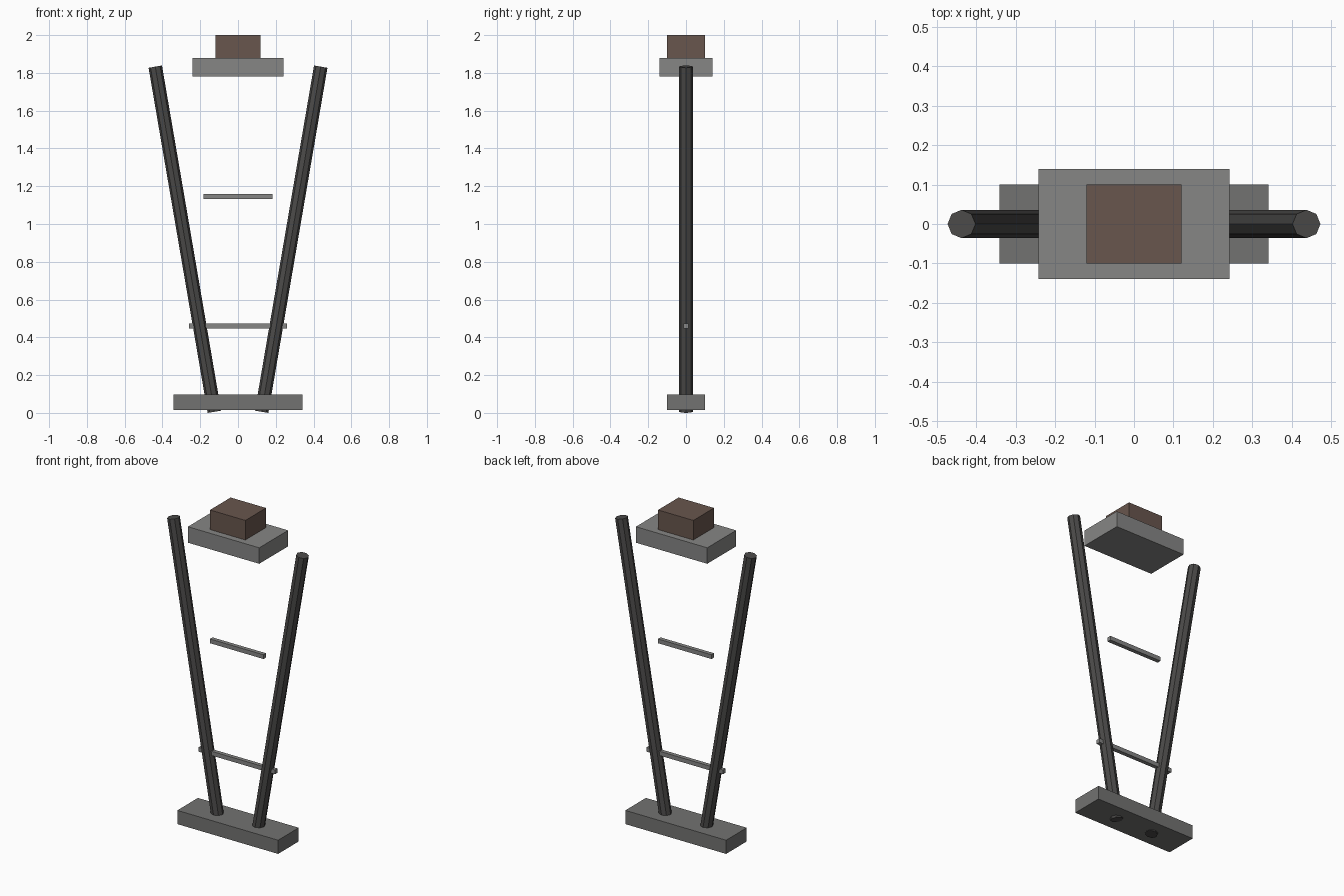
import bpy
from mathutils import Vector

if "Cube" in bpy.data.objects:
    bpy.data.objects.remove(bpy.data.objects["Cube"])


def material(name, r, g, b):
    mat = bpy.data.materials.new(name)
    mat.diffuse_color = (r, g, b, 1)
    mat.use_nodes = True
    mat.node_tree.nodes["Principled BSDF"].inputs["Base Color"].default_value = mat.diffuse_color
    return mat


GREY = material("light_metal", 0.24, 0.24, 0.235)
BASE = material("base_metal", 0.17, 0.17, 0.165)
DARK = material("dark_metal", 0.07, 0.068, 0.066)
BROWN = material("brown", 0.14, 0.093, 0.075)


def box(name, half_x, half_y, z0, z1, mat):
    bpy.ops.mesh.primitive_cube_add(size=1, location=(0, 0, (z0 + z1) / 2))
    ob = bpy.context.object
    ob.name = name
    ob.scale = (2 * half_x, 2 * half_y, z1 - z0)
    bpy.ops.object.transform_apply(location=False, rotation=False, scale=True)
    ob.data.materials.append(mat)
    return ob


def rod(name, start, end, radius, mat):
    a, b = Vector(start), Vector(end)
    bpy.ops.mesh.primitive_cylinder_add(vertices=8, radius=radius,
                                        depth=(b - a).length, location=(a + b) / 2)
    ob = bpy.context.object
    ob.name = name
    ob.rotation_euler = Vector((0, 0, 1)).rotation_difference(b - a).to_euler()
    ob.data.materials.append(mat)
    return ob


# Foot block
box("foot_block", 0.342, 0.10, 0.014, 0.098, BASE)

# Splayed eight-sided uprights
for side, label in ((-1, "left"), (1, "right")):
    rod(label + "_upright", (side * 0.125, 0, 0.006),
        (side * 0.438, 0, 1.833), 0.036, DARK)

# Cross bars
box("lower_crossbar", 0.26, 0.0125, 0.447, 0.473, GREY)
box("upper_crossbar", 0.182, 0.0125, 1.133, 1.159, GREY)

# Top plate and the block on it
box("top_plate", 0.242, 0.14, 1.782, 1.88, GREY)
box("top_block", 0.12, 0.10, 1.88, 2.0, BROWN)
